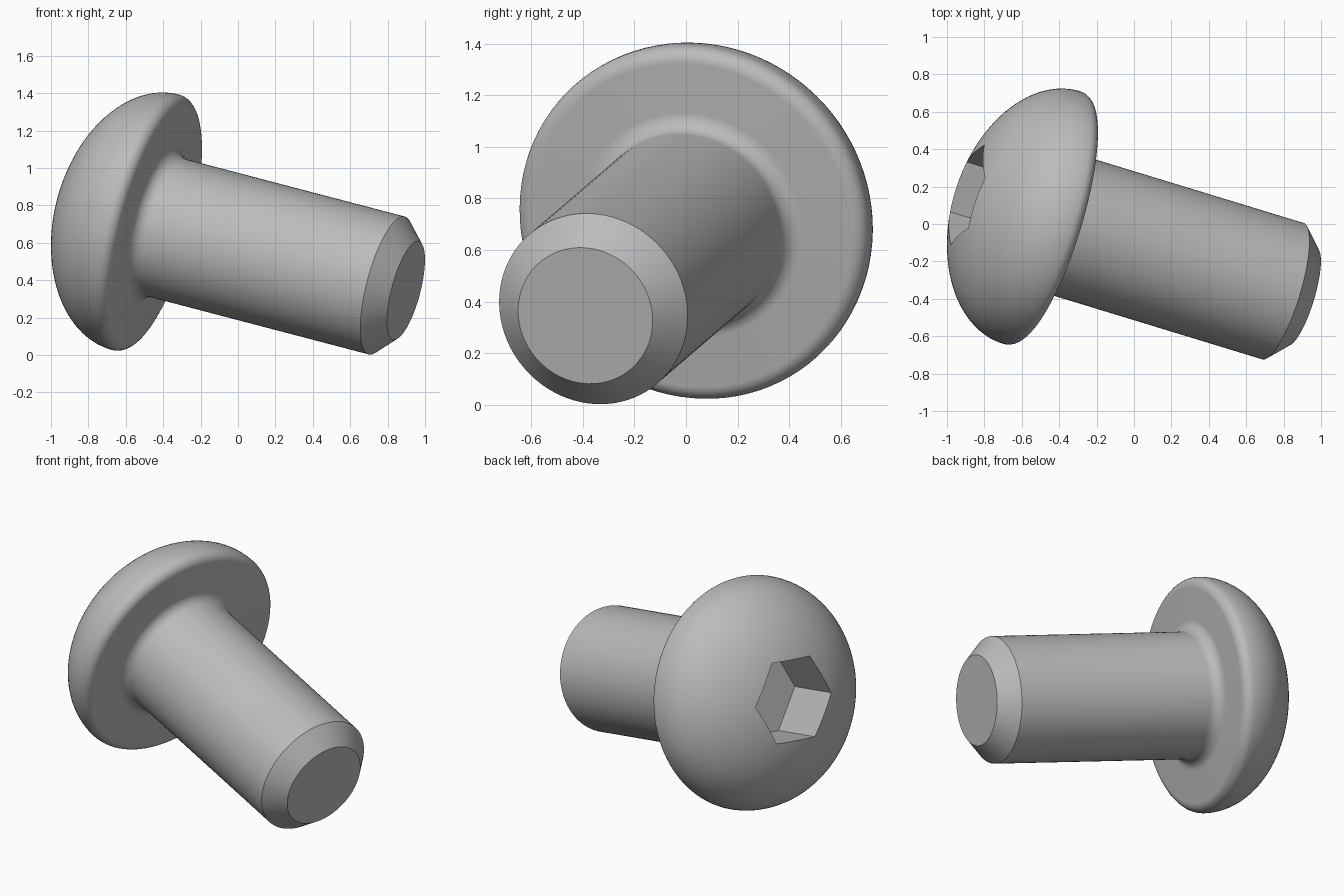
import bpy, bmesh, math
from mathutils import Matrix, Vector

cube = bpy.data.objects.get("Cube")
if cube:
    bpy.data.objects.remove(cube, do_unlink=True)

# Main dimensions, measured along the axis from the shank tip
TIP_R, SHANK_R, CHAMFER = 0.272, 0.381, 0.11
UNDERSIDE, FILLET, RIM = 1.44, 0.07, 0.06
HEAD_R, DOME = 0.706, 0.466
HEX_R, HEX_FLOOR = 0.283, 1.565

# Tilted frame: z runs from the tip to the head, x points at a socket corner
axis = Vector((-1, 0.305, 0.262)).normalized()
corner = Vector((0.086, 0.257, 0.029))
corner = (corner - axis * corner.dot(axis)).normalized()
frame = Matrix((corner, axis.cross(corner), axis)).transposed().to_4x4()
frame.translation = (0.898, -0.39, 0.345)

steel = bpy.data.materials.new("grey_steel")
steel.use_nodes = True
grey = (0.5, 0.5, 0.5, 1)
steel.diffuse_color = grey
steel.node_tree.nodes["Principled BSDF"].inputs["Base Color"].default_value = grey


def add_object(name, bm):
    bmesh.ops.recalc_face_normals(bm, faces=bm.faces)
    bm.transform(frame)
    mesh = bpy.data.meshes.new(name)
    bm.to_mesh(mesh)
    bm.free()
    mesh.materials.append(steel)
    obj = bpy.data.objects.new(name, mesh)
    bpy.context.collection.objects.link(obj)
    return obj


def arc(r, z, a, b, start, end, steps):
    """Elliptical arc of (radius, height) points around (r, z)."""
    angles = [math.radians(start + (end - start) * i / steps) for i in range(steps + 1)]
    return [(r + a * math.cos(t), z + b * math.sin(t)) for t in angles]


# Turned body: chamfered tip, shank, fillet, rounded rim, dome
profile = [(0, 0), (TIP_R, 0), (SHANK_R, CHAMFER)]
profile += arc(SHANK_R + FILLET, UNDERSIDE - FILLET, FILLET, FILLET, 180, 90, 8)
profile += arc(HEAD_R - RIM, UNDERSIDE + RIM, RIM, RIM, -90, 0, 8)
profile += arc(0, UNDERSIDE + RIM, HEAD_R, DOME, 0, 90, 32)[1:]

bm = bmesh.new()
verts = [bm.verts.new((r, 0, z)) for r, z in profile]
edges = [bm.edges.new(pair) for pair in zip(verts, verts[1:])]
bmesh.ops.spin(bm, geom=verts + edges, cent=(0, 0, 0), axis=(0, 0, 1),
               angle=math.tau, steps=96)
bmesh.ops.remove_doubles(bm, verts=bm.verts, dist=0.0001)
screw = add_object("button_head_screw", bm)

# Hexagonal socket cut into the dome
bm = bmesh.new()
bmesh.ops.create_cone(bm, cap_ends=True, segments=6, radius1=HEX_R, radius2=HEX_R, depth=1)
bm.transform(Matrix.Translation((0, 0, HEX_FLOOR + 0.5)))
# Keep a corner on the local x axis
first = bm.verts[:][0].co
bm.transform(Matrix.Rotation(-math.atan2(first.y, first.x), 4, "Z"))
cutter = add_object("socket_cutter", bm)
cutter.hide_render = True

cut = screw.modifiers.new("hex_socket", "BOOLEAN")
cut.operation = "DIFFERENCE"
cut.solver = "EXACT"
cut.object = cutter

bpy.ops.object.select_all(action="DESELECT")
screw.select_set(True)
bpy.context.view_layer.objects.active = screw
bpy.ops.object.modifier_apply(modifier=cut.name)
bpy.data.objects.remove(cutter, do_unlink=True)
bpy.ops.object.shade_smooth_by_angle(angle=math.radians(25))
